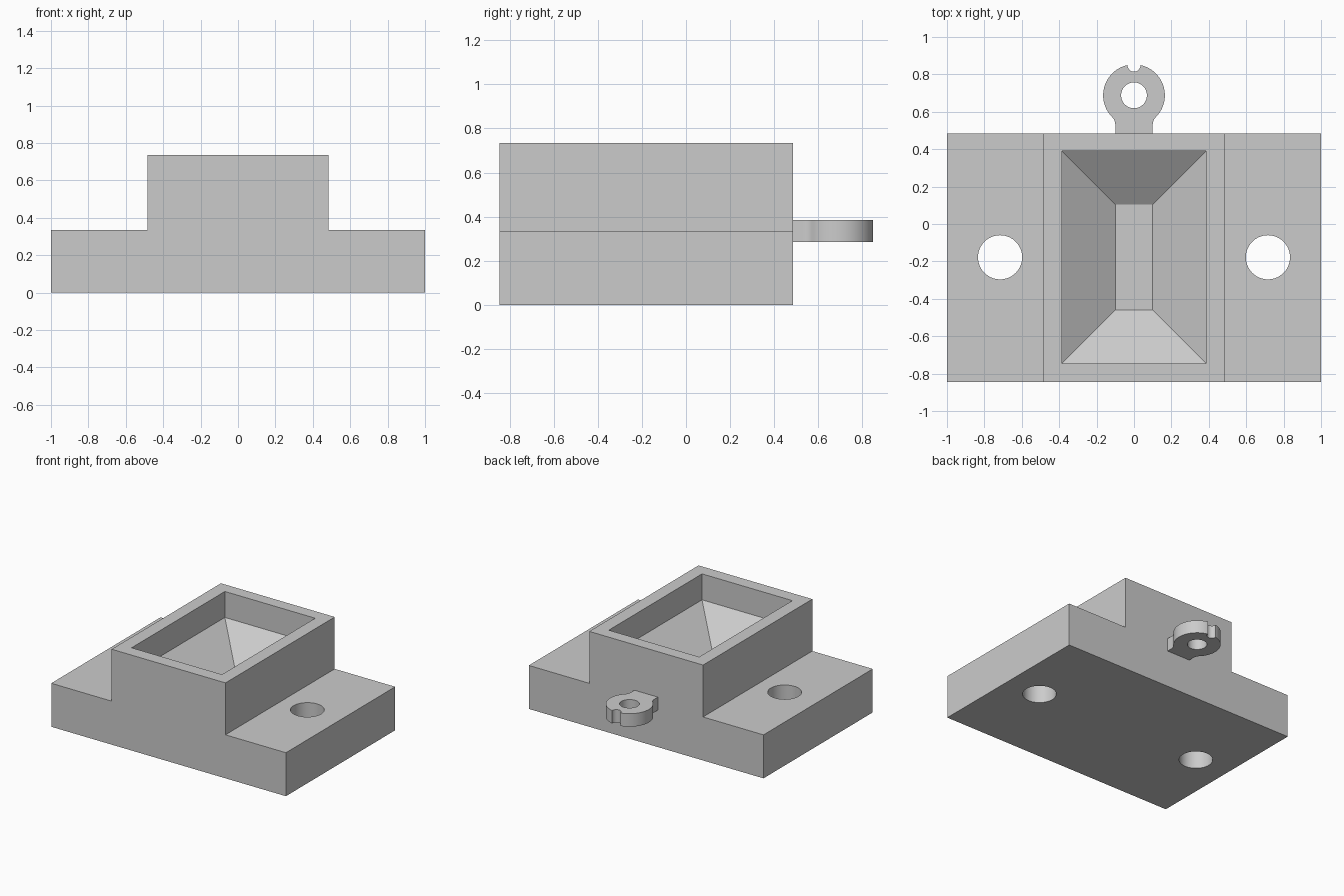
import bpy, bmesh, math
from mathutils import Matrix

if "Cube" in bpy.data.objects:
    bpy.data.objects.remove(bpy.data.objects["Cube"])

grey = bpy.data.materials.new("light grey")
grey.diffuse_color = (0.6, 0.6, 0.6, 1)
grey.use_nodes = True
grey.node_tree.nodes["Principled BSDF"].inputs["Base Color"].default_value = grey.diffuse_color


def to_object(name, bm):
    bmesh.ops.recalc_face_normals(bm, faces=bm.faces)
    mesh = bpy.data.meshes.new(name)
    bm.to_mesh(mesh)
    bm.free()
    mesh.materials.append(grey)
    obj = bpy.data.objects.new(name, mesh)
    bpy.context.collection.objects.link(obj)
    return obj


def extrude(name, points, offset):
    """Prism from a closed outline."""
    bm = bmesh.new()
    face = bm.faces.new([bm.verts.new(p) for p in points])
    moved = bmesh.ops.extrude_face_region(bm, geom=[face])["geom"]
    bmesh.ops.translate(bm, vec=offset,
                        verts=[v for v in moved if isinstance(v, bmesh.types.BMVert)])
    return to_object(name, bm)


def cut(target, cutter):
    mod = target.modifiers.new("cut", "BOOLEAN")
    mod.operation, mod.solver, mod.object = "DIFFERENCE", "EXACT", cutter
    bpy.context.view_layer.objects.active = target
    bpy.ops.object.modifier_apply(modifier=mod.name)
    bpy.data.objects.remove(cutter)


def cylinder(x, y, radius):
    bm = bmesh.new()
    bmesh.ops.create_cone(bm, cap_ends=True, segments=64, radius1=radius, radius2=radius,
                          depth=2, matrix=Matrix.Translation((x, y, 0)))
    return to_object("hole_cutter", bm)


def arc(cx, cy, r, start, end, steps):
    return [(cx + r * math.cos(a), cy + r * math.sin(a))
            for a in (start + (end - start) * i / steps for i in range(steps + 1))]


# Stepped body with two low flanges
FLANGE, TOP, FRONT, BACK = 0.335, 0.735, -0.845, 0.485
half = [(1, 0), (1, FLANGE), (0.485, FLANGE), (0.485, TOP)]
profile = half + [(-x, z) for x, z in reversed(half)]
body = extrude("flanged_body", [(x, FRONT, z) for x, z in profile], (0, BACK - FRONT, 0))

# Tapered pocket: straight walls, then sloping sides to a narrow floor
bm = bmesh.new()
rings = []
for hx, y0, y1, z in ((0.1, -0.46, 0.103, FLANGE), (0.385, -0.745, 0.39, 0.535),
                      (0.385, -0.745, 0.39, 0.9)):
    rings.append([bm.verts.new(p) for p in
                  ((-hx, y0, z), (hx, y0, z), (hx, y1, z), (-hx, y1, z))])
for low, high in zip(rings, rings[1:]):
    for i in range(4):
        j = (i + 1) % 4
        bm.faces.new((low[i], low[j], high[j], high[i]))
bm.faces.new(rings[0])
bm.faces.new(rings[-1])
cut(body, to_object("pocket_cutter", bm))

# Mounting holes
for side in (-1, 1):
    cut(body, cylinder(side * 0.716, -0.178, 0.118))

# Ring tab: stem, fillet, round eye and a small notch at the tip
CY, R, STEM, FILLET, NOTCH = 0.688, 0.165, 0.1, 0.06, 0.035
drop = math.sqrt((R + FILLET) ** 2 - (STEM + FILLET) ** 2)
lean = math.atan2(drop, STEM + FILLET)
tip = math.acos(NOTCH / R)
notch_y = CY + R * math.sin(tip)
right = [(STEM, BACK - 0.01)]
right += arc(STEM + FILLET, CY - drop, FILLET, math.pi, math.pi - lean, 8)
right += arc(0, CY, R, -lean, tip, 36)[1:]
right += arc(0, notch_y, NOTCH, 0, -math.pi / 2, 8)[1:]
outline = right + [(-x, y) for x, y in reversed(right[:-1])]
tab = extrude("ring_tab", [(x, y, 0.285) for x, y in outline], (0, 0, 0.1))
cut(tab, cylinder(0, CY, 0.069))

# Smooth round walls, sharp edges elsewhere
for obj in (body, tab):
    bpy.ops.object.select_all(action="DESELECT")
    obj.select_set(True)
    bpy.context.view_layer.objects.active = obj
    bpy.ops.object.shade_smooth_by_angle(angle=math.radians(25))
